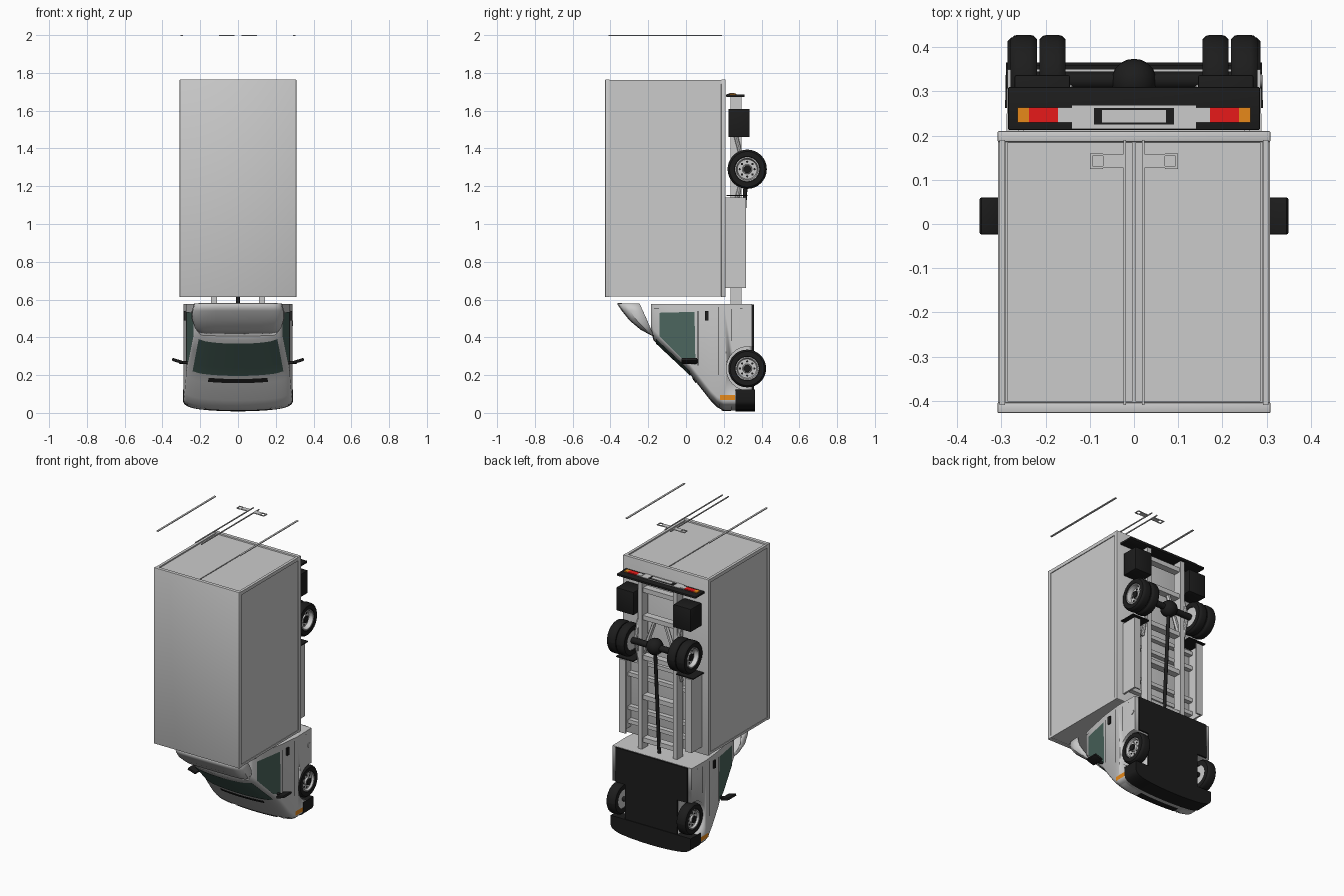
import bpy, bmesh, math
from mathutils import Vector, Matrix

if "Cube" in bpy.data.objects:
    bpy.data.objects.remove(bpy.data.objects["Cube"])

def mat(name, c):
    m = bpy.data.materials.new(name)
    m.diffuse_color = (*c, 1)
    m.use_nodes = True
    m.node_tree.nodes["Principled BSDF"].inputs["Base Color"].default_value = m.diffuse_color
    return m
BLACK = mat("black", (.012, .012, .012))
GLASS = mat("glass", (.07, .13, .11))
ORANGE = mat("orange", (.8, .25, .01))
RED = mat("red", (.8, .01, .01))
WHITE = mat("white", (.7, .7, .7))

def finish(name, bm, m=None, smooth=False, normals=True):
    if normals:
        bmesh.ops.recalc_face_normals(bm, faces=bm.faces)
    me = bpy.data.meshes.new(name)
    bm.to_mesh(me)
    bm.free()
    ob = bpy.data.objects.new(name, me)
    bpy.context.collection.objects.link(ob)
    if m:
        me.materials.append(m)
    if smooth:
        bpy.ops.object.select_all(action='DESELECT')
        ob.select_set(True)
        bpy.context.view_layer.objects.active = ob
        bpy.ops.object.shade_smooth_by_angle(angle=math.radians(35))
    return ob

def box(name, x, y, z, m=None, bevel=0):
    bm = bmesh.new()
    bmesh.ops.create_cube(bm, size=1)
    for v in bm.verts:
        v.co = Vector([(a + b) / 2 + c * (b - a) for (a, b), c in zip((x, y, z), v.co)])
    if bevel:
        bmesh.ops.bevel(bm, geom=bm.edges[:], offset=bevel, segments=2, affect='EDGES', profile=.5)
    return finish(name, bm, m, bool(bevel))

def pair(name, x, y, z, m=None, bevel=0):
    for side, s in (("right", 1), ("left", -1)):
        box(f"{name}_{side}", sorted((x[0] * s, x[1] * s)), y, z, m, bevel)

def rod(name, a, b, r, m=None, n=12):
    a, b = Vector(a), Vector(b)
    bm = bmesh.new()
    M = Matrix.Translation((a + b) / 2) @ (b - a).to_track_quat('Z', 'Y').to_matrix().to_4x4()
    bmesh.ops.create_cone(bm, cap_ends=True, segments=n, radius1=r, radius2=r, depth=(b - a).length, matrix=M)
    return finish(name, bm, m, True)

def grid(name, rows, m=None, closed=False, caps=False):
    bm = bmesh.new()
    R = [[bm.verts.new(p) for p in r] for r in rows]
    n = len(R[0])
    for a, b in zip(R, R[1:]):
        for i in range(n if closed else n - 1):
            j = (i + 1) % n
            bm.faces.new((a[i], a[j], b[j], b[i]))
    if caps:
        bm.faces.new(R[0])
        bm.faces.new(R[-1])
    return finish(name, bm, m, True)

def lathe(name, prof, y, z, s, m=None):
    # profile of (radius, x) turned about the wheel axle
    rows = [[(s * x, y + r * math.cos(a), z + r * math.sin(a)) for r, x in prof]
            for a in [2 * math.pi * k / 32 for k in range(33)]]
    ob = grid(name, rows, m)
    return ob

# Cab surface: height y -> nose position z and half width
ZF = [(-.185, .43), (-.172, .385), (.02, .205), (.13, .065), (.165, .03), (.2, .012), (.4, .012)]
WD = [(-.185, .215), (-.172, .228), (.06, .274), (.2, .289), (.4, .285)]

def lerp(t, y):
    for (a, p), (b, q) in zip(t, t[1:]):
        if y <= b:
            return p + (q - p) * (y - a) / (b - a)
    return t[-1][1]

def cab_pt(y, u, e=0):
    a = abs(u)
    z = lerp(ZF, y) + .02 * a * a + .035 * (1 - math.sqrt(max(0, 1 - a ** 8)))
    return Vector(((lerp(WD, y) + e) * u, y, z - e))

US = [0, .25, .5, .7, .82, .9, .95, .98, 1]
US = [-u for u in US[:0:-1]] + US

def cab_loft(name, levels, zback, e=0, m=None):
    rows = []
    for y in levels:
        r = [cab_pt(y, u, e) for u in US]
        rows.append([(r[0].x, y, zback)] + r + [(r[-1].x, y, zback)])
    return grid(name, rows, m, True, True)

def patch(name, y0, y1, u0, u1, m):
    off = Vector((0, -.003, -.003))
    rows = [[cab_pt(y0 + (y1 - y0) * i / 8, u0 + (u1 - u0) * j / 12) + off for j in range(13)] for i in range(9)]
    return grid(name, rows, m)

def side_panel(name, pts, m):
    for s in (1, -1):
        bm = bmesh.new()
        vs = [bm.verts.new((s * (lerp(WD, y) + .002), y, z)) for y, z in pts]
        f = bm.faces.new(vs if s > 0 else vs[::-1])
        f.normal_update()
        if f.normal.x * s < 0:
            f.normal_flip()
        finish(name + ("_right" if s > 0 else "_left"), bm, m, False, False)

# Cab body with wheel arches
cab = cab_loft("cab", [-.185, -.172, -.08, .02, .06, .13, .165, .2, .35], .577)
for s in (1, -1):
    c = rod("arch_cutter", (s * .19, .33, .235), (s * .35, .33, .235), .116, None, 32)
    c.hide_render = True
    c.hide_viewport = False
    c.display_type = 'WIRE'
    b = cab.modifiers.new("arch", 'BOOLEAN')
    b.operation, b.object, b.solver = 'DIFFERENCE', c, 'EXACT'
bpy.context.view_layer.objects.active = cab
for b in list(cab.modifiers):
    if b.type == 'BOOLEAN':
        bpy.ops.object.modifier_apply(modifier=b.name)
for c in [o for o in bpy.data.objects if o.name.startswith("arch_cutter")]:
    bpy.data.objects.remove(c)
cab_loft("bumper", [.262, .275, .35, .365], .125, .004, BLACK)
box("cab_floor", (-.188, .188), (.345, .36), (.1, .575), BLACK)
pair("cab_floor_edge", (.188, .26), (.345, .36), (.35, .575), BLACK)

# Glass, grille, lamps and door seams
patch("windscreen", -.155, .025, -.9, .9, GLASS)
patch("wiper_slot", .038, .055, -.58, .58, BLACK)
patch("grille", .19, .24, -.5, .5, BLACK)
patch("headlamp_right", .18, .245, .6, .93, WHITE)
patch("headlamp_left", .18, .245, -.93, -.6, WHITE)
side_panel("side_window", [(-.14, .53), (.045, .535), (.05, .255), (-.01, .275), (-.14, .405)], GLASS)
side_panel("indicator", [(.18, .067), (.26, .067), (.26, .095), (.18, .095)], ORANGE)
for i, p in enumerate([(-.17, .553, .3, .556), (.06, .25, .065, .54), (.17, .2, .173, .56), (.24, .38, .243, .55)]):
    y0, z0, y1, z1 = p
    side_panel(f"door_seam_{i}", [(y0, z0), (y1, z0), (y1, z1), (y0, z1)], BLACK)
pair("door_handle", (.275, .288), (.1, .12), (.49, .54), BLACK)
rod("fuel_cap", (.28, .325, .475), (.29, .325, .475), .015)

# Mirrors
for s in (1, -1):
    rod("mirror_arm", (s * .262, .03, .265), (s * .31, .02, .268), .008, BLACK)
    m = box("mirror", (-.03, .03), (-.042, .042), (-.008, .008), BLACK, .005)
    m.location = (s * .32, .018, .275)
    m.rotation_euler.y = -s * .3

# Roof wind deflector: open shell
front = [(-.18, .408, .2), (-.24, .44, .228), (-.3, .49, .242), (-.34, .54, .24), (-.365, .578, .228)]
rows = []
for i, (y, z, w) in enumerate(front):
    t = i / 4
    by, bz = -.178 - .067 * t, .425 + .153 * t
    half = [(0, 0), (.5 * w, .01), (.8 * w, .05), (.93 * w, .16), (w, .4), (w * 1.02, 1)]
    half = [(x, y + (by - y) * k, z + (bz - z) * k) for x, k in half]
    rows.append([(-x, a, b) for x, a, b in half[:0:-1]] + half)
d = grid("roof_deflector", rows)
d.modifiers.new("thickness", 'SOLIDIFY').thickness = .008

# Cargo box with edge rails and rear doors
box("cargo_box", (-.303, .303), (-.425, .205), (.617, 1.752))
for y in ((-.428, -.404), (.186, .21)):
    box("cargo_rail", (-.309, .309), y, (.613, 1.765), None, .003)
pair("rear_post", (.29, .308), (-.405, .187), (1.74, 1.762))
pair("front_post", (.29, .306), (-.405, .187), (.615, .63))
pair("rear_door", (.003, .286), (-.402, .184), (1.75, 1.757))

# Detached door trim level with z = 2
pair("door_bar", (.018, .024), (-.41, .19), (1.994, 2))
pair("door_edge_strip", (.292, .304), (-.41, .19), (1.995, 2))
for s in (1, -1):
    for n, x, y in (("outer", (.094, .1), (.125, .16)), ("inner", (.024, .07), (.127, .158)),
                    ("top", (.07, .095), (.154, .16)), ("base", (.07, .095), (.125, .131))):
        box("door_handle_" + n, sorted((s * x[0], s * x[1])), y, (1.995, 2))

# Chassis rails, cross members and side skirts
pair("chassis_rail", (.112, .142), (.235, .295), (.56, 1.68))
for z in (.69, .78, 1.0, 1.1):
    box("floor_beam", (-.25, .25), (.205, .24), (z, z + .025))
for z in (.62, .9, 1.16, 1.42, 1.6):
    box("chassis_cross", (-.115, .115), (.24, .285), (z, z + .03))
pair("side_skirt", (.25, .262), (.205, .318), (.66, 1.14))
pair("skirt_lip", (.215, .255), (.31, .318), (.66, 1.14))
for s in (1, -1):
    for a, b in (((s * .148, .255, 1.08), (s * .148, .31, 1.29)), ((s * .148, .31, 1.29), (s * .148, .255, 1.5))):
        rod("leaf_spring", a, b, .011, None, 8)
    rod("chassis_brace", (s * .12, .265, 1.2), (s * .04, .265, 1.42), .014, None, 6)
pair("storage_box", (.145, .27), (.225, .337), (1.46, 1.61), BLACK, .004)
pair("mud_flap", (.155, .28), (.215, .325), (1.148, 1.154), BLACK)

# Drive shaft, axles and differential
rod("drive_shaft", (0, .275, .55), (0, .32, 1.28), .011, BLACK)
rod("rear_axle", (-.22, .325, 1.29), (.22, .325, 1.29), .02, BLACK)
rod("front_axle", (-.23, .325, .235), (.23, .325, .235), .015, BLACK)
bm = bmesh.new()
bmesh.ops.create_uvsphere(bm, u_segments=20, v_segments=12, radius=.052, matrix=Matrix.Translation((0, .322, 1.29)))
finish("differential", bm, BLACK, True)

# Wheels: tyre, dished rim, hub and bolts
def wheel(name, x0, x1, y, z, s, r, dish):
    t = r * .2
    lathe(name + "_tyre", [(r * .6, x0), (r * .9, x0), (r * .98, x0 + t * .4), (r, x0 + t * .8), (r, x1 - t * .8),
          (r * .98, x1 - t * .4), (r * .9, x1), (r * .65, x1), (r * .6, x1 - .006)], y, z, s, BLACK)
    lathe(name + "_rim", [(0, x0 + .004), (r * .6, x0 + .004), (r * .62, x1 - .003), (r * .56, x1 - .003),
          (r * .5, x1 - dish), (r * .25, x1 - dish), (r * .22, x1 - dish + .01), (0, x1 - dish + .01)], y, z, s)
    h = x1 - dish
    rod(name + "_hub", (s * h, y, z), (s * (h + .018), y, z), r * .2, BLACK)
    for k in range(8):
        a = k * math.pi / 4
        p = (y + r * .38 * math.cos(a), z + r * .38 * math.sin(a))
        rod(name + "_hole", (s * (h - .003), *p), (s * (h + .002), *p), r * .06, BLACK, 8)

for s in (1, -1):
    wheel("front_wheel", .222, .286, .324, .235, s, .1, .015)
    wheel("rear_wheel_inner", .155, .214, .324, 1.29, s, .104, .02)
    wheel("rear_wheel_outer", .219, .28, .324, 1.29, s, .104, .03)

# Rear light bar
box("light_bar", (-.285, .285), (.213, .31), (1.672, 1.686), BLACK, .003)
pair("tail_lamp_orange", (.238, .264), (.23, .264), (1.68, 1.692), ORANGE)
pair("tail_lamp_red", (.172, .238), (.23, .264), (1.68, 1.692), RED)
pair("tail_lamp_white", (.14, .172), (.23, .264), (1.68, 1.692), WHITE)
box("plate_frame", (-.14, .14), (.215, .268), (1.68, 1.689))
box("plate_recess", (-.09, .09), (.225, .262), (1.685, 1.691), BLACK)
box("plate", (-.072, .072), (.23, .258), (1.687, 1.694), WHITE)
